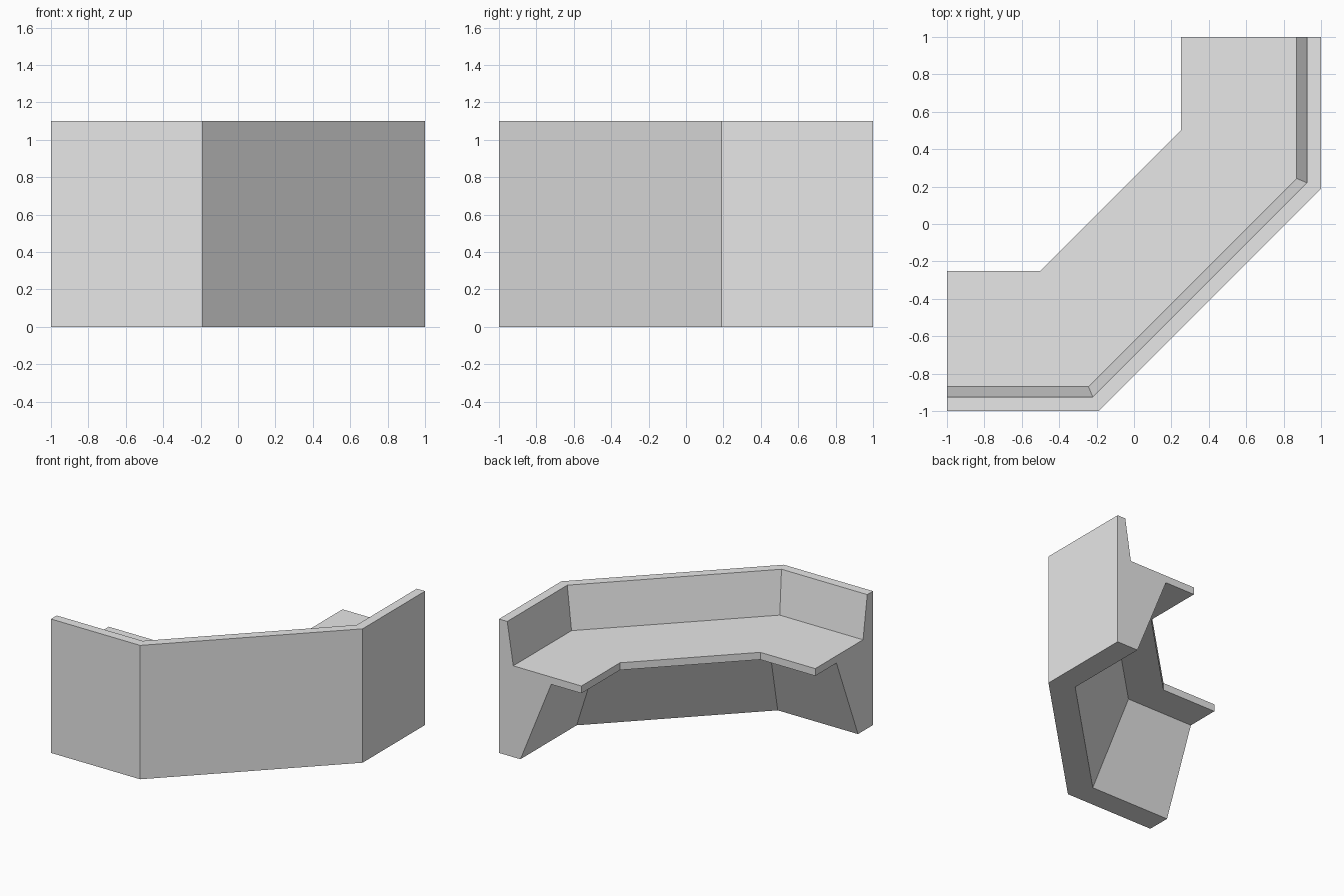
import bpy, bmesh, math

if "Cube" in bpy.data.objects:
    bpy.data.objects.remove(bpy.data.objects["Cube"])

# one flat grey
grey = bpy.data.materials.new("light_grey")
grey.diffuse_color = (0.8, 0.8, 0.8, 1)
grey.use_nodes = True
grey.node_tree.nodes["Principled BSDF"].inputs["Base Color"].default_value = grey.diffuse_color

# cross-section: (depth from outer back, height)
PROFILE = [(0, 0), (0.195, 0), (0.475, 0.69), (0.75, 0.69), (0.75, 0.75),
           (0.13, 0.75), (0.075, 1.1), (0, 1.1)]
MITRE = math.tan(math.radians(22.5))
CORNER = 0.5 - 0.75 * MITRE


def path(d):
    """Plan of the angled bench, offset inwards by d with mitred corners."""
    c = CORNER + d * MITRE
    return [(-1, -1 + d), (-c, -1 + d), (1 - d, c), (1 - d, 1)]


# corner bench: sweep the cross-section along the bent path
bm = bmesh.new()
rails = [[bm.verts.new((x, y, z)) for x, y in path(d)] for d, z in PROFILE]
n = len(rails)
for i in range(n):
    a, b = rails[i], rails[(i + 1) % n]
    for j in range(3):
        bm.faces.new((a[j], a[j + 1], b[j + 1], b[j]))
# end panels
bm.faces.new([r[0] for r in rails])
bm.faces.new([r[-1] for r in rails])
bmesh.ops.recalc_face_normals(bm, faces=bm.faces)

mesh = bpy.data.meshes.new("corner_bench")
bm.to_mesh(mesh)
bm.free()
mesh.materials.append(grey)
bpy.context.collection.objects.link(bpy.data.objects.new("corner_bench", mesh))
